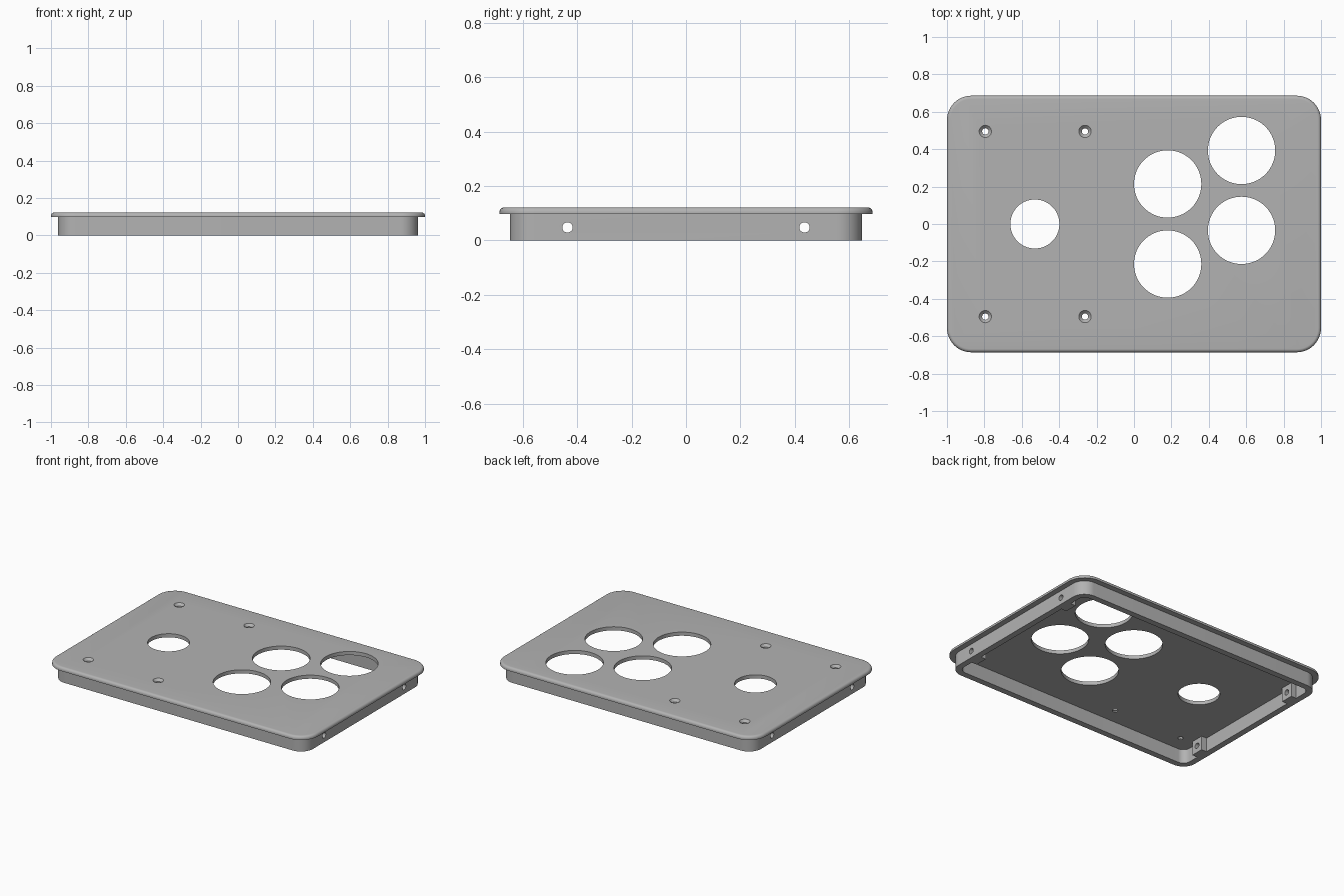
import bpy, bmesh, math
from mathutils import Matrix

default = bpy.data.objects.get("Cube")
if default:
    bpy.data.objects.remove(default, do_unlink=True)

GREY = (0.45, 0.45, 0.45, 1)
grey = bpy.data.materials.new("matte_grey")
grey.use_nodes = True
grey.diffuse_color = GREY
grey.node_tree.nodes["Principled BSDF"].inputs["Base Color"].default_value = GREY

TOP, UNDER = 0.122, 0.097
LENGTH, WIDTH, CORNER = 1.0, 0.686, 0.13
STEP, WALL, FILLET = 0.038, 0.042, 0.018


def make_object(name, bm):
    bmesh.ops.recalc_face_normals(bm, faces=bm.faces)
    mesh = bpy.data.meshes.new(name)
    bm.to_mesh(mesh)
    bm.free()
    mesh.materials.append(grey)
    obj = bpy.data.objects.new(name, mesh)
    bpy.context.collection.objects.link(obj)
    return obj


def outline(inset, z, steps=12):
    """Rounded rectangle at height z, inset from the lid edge."""
    r = CORNER - inset
    points = []
    for quarter, (sx, sy) in enumerate([(1, 1), (-1, 1), (-1, -1), (1, -1)]):
        for i in range(steps + 1):
            a = (quarter + i / steps) * math.pi / 2
            points.append((sx * (LENGTH - CORNER) + r * math.cos(a),
                           sy * (WIDTH - CORNER) + r * math.sin(a), z))
    return points


def loft(name, sections, hollow=False):
    """Join outlines in order; cap the ends, or close the loop when hollow."""
    bm = bmesh.new()
    rings = [[bm.verts.new(p) for p in outline(*s)] for s in sections]
    pairs = list(zip(rings, rings[1:]))
    if hollow:
        pairs.append((rings[-1], rings[0]))
    else:
        bm.faces.new(rings[0])
        bm.faces.new(rings[-1])
    for a, b in pairs:
        for i in range(len(a)):
            j = (i + 1) % len(a)
            bm.faces.new((a[i], a[j], b[j], b[i]))
    return make_object(name, bm)


def add_cone(bm, matrix, r1, r2, depth, segments=64):
    bmesh.ops.create_cone(bm, cap_ends=True, segments=segments, radius1=r1,
                          radius2=r2, depth=depth, matrix=matrix)


def cut(obj, bm):
    """Subtract the shapes in bm from obj."""
    cutter = make_object("hole_cutter", bm)
    cutter.hide_render = True
    mod = obj.modifiers.new("holes", 'BOOLEAN')
    mod.operation, mod.solver, mod.object = 'DIFFERENCE', 'EXACT', cutter
    bpy.ops.object.select_all(action='DESELECT')
    bpy.context.view_layer.objects.active = obj
    obj.select_set(True)
    bpy.ops.object.modifier_apply(modifier=mod.name)
    bpy.data.objects.remove(cutter, do_unlink=True)


def smooth(obj):
    bpy.ops.object.select_all(action='DESELECT')
    bpy.context.view_layer.objects.active = obj
    obj.select_set(True)
    bpy.ops.object.shade_smooth_by_angle(angle=math.radians(30))


# Lid plate with a rounded upper edge
sections = [(0, UNDER)]
for i in range(7):
    a = i / 6 * math.pi / 2
    sections.append((FILLET * (1 - math.cos(a)), TOP - FILLET * (1 - math.sin(a))))
lid = loft("lid_plate", sections)

# Large round openings
holes = bmesh.new()
for x, y, r in [(0.18, 0.214, 0.18), (0.18, -0.214, 0.18), (0.575, 0.393, 0.18),
                (0.575, -0.034, 0.18), (-0.53, 0, 0.131)]:
    add_cone(holes, Matrix.Translation((x, y, TOP)), r, r, 0.2)
cut(lid, holes)

# Countersunk screw holes
SCREWS = [(x, y) for x in (-0.795, -0.262) for y in (-0.495, 0.495)]
bores, sinks = bmesh.new(), bmesh.new()
for x, y in SCREWS:
    add_cone(bores, Matrix.Translation((x, y, TOP)), 0.017, 0.017, 0.2, 32)
    add_cone(sinks, Matrix.Translation((x, y, TOP)), 0.017, 0.049, 0.032, 32)
cut(lid, bores)
cut(lid, sinks)
smooth(lid)

# Skirt wall under the lid
skirt = loft("skirt_wall", [(STEP, 0), (STEP, UNDER), (STEP + WALL, UNDER),
                            (STEP + WALL, 0)], hollow=True)


def side_bores():
    bm = bmesh.new()
    for y in (-0.436, 0.436):
        turn = Matrix.Rotation(math.pi / 2, 4, 'Y')
        add_cone(bm, Matrix.Translation((0, y, 0.048)) @ turn, 0.019, 0.019, 3, 32)
    return bm


cut(skirt, side_bores())
smooth(skirt)

# Bored mounting tabs inside both short walls
for side, sx in (("left", 1), ("right", -1)):
    bm = bmesh.new()
    for y in (-0.436, 0.436):
        place = Matrix.Translation((sx * (LENGTH - STEP - WALL - 0.02), y, UNDER / 2))
        bmesh.ops.create_cube(bm, size=1,
                              matrix=place @ Matrix.Diagonal((0.04, 0.09, UNDER, 1)))
    tabs = make_object(side + "_mounting_tabs", bm)
    cut(tabs, side_bores())
    smooth(tabs)
